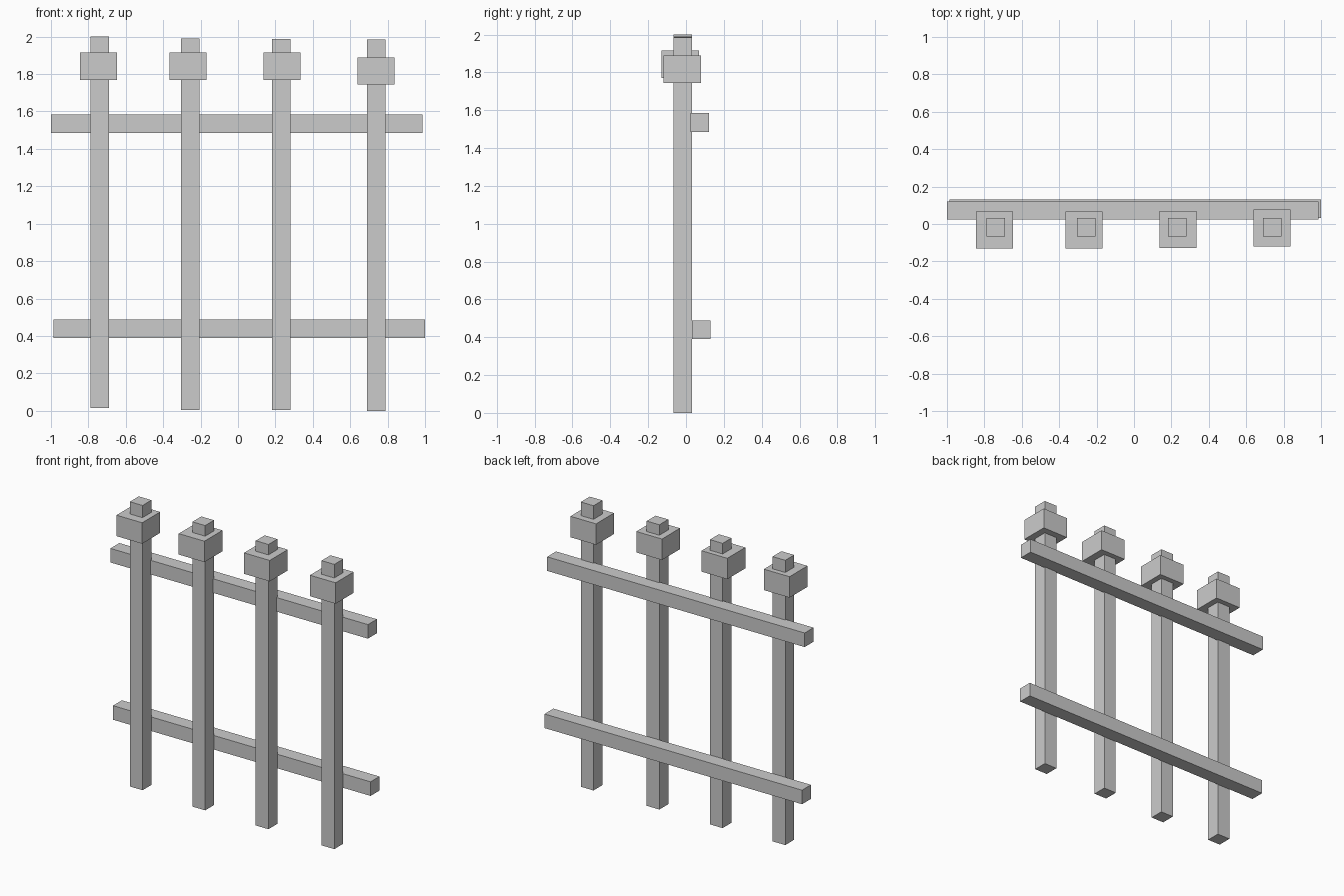
import bpy

if "Cube" in bpy.data.objects:
    bpy.data.objects.remove(bpy.data.objects["Cube"])


def box(name, center, size):
    bpy.ops.mesh.primitive_cube_add(size=1, location=center)
    ob = bpy.context.object
    ob.name = name
    ob.scale = size
    bpy.ops.object.transform_apply(location=False, rotation=False, scale=True)
    return ob


BAR = 0.098                   # square section of posts and rails
POST_LEN = 1.985
RAIL_LEN = 1.986
CAP = (0.198, 0.198, 0.146)

# Posts with their collar blocks, each slightly out of line:
# post x, post base z, cap x, cap y, cap centre z
posts = [
    (-0.739, 0.015, -0.747, -0.031, 1.842),
    (-0.256, 0.004, -0.267, -0.031, 1.842),
    (0.232, 0.003, 0.236, -0.030, 1.842),
    (0.740, 0.000, 0.738, -0.021, 1.817),
]
for i, (px, pz, cx, cy, cz) in enumerate(posts, 1):
    box(f"post_{i}", (px, -0.017, pz + POST_LEN / 2), (BAR, BAR, POST_LEN))
    box(f"post_cap_{i}", (cx, cy, cz), CAP)

# Horizontal rails behind the posts
box("upper_rail", (-0.007, 0.072, 1.535), (RAIL_LEN, BAR, BAR))
box("lower_rail", (0.007, 0.081, 0.439), (RAIL_LEN, BAR, BAR))
